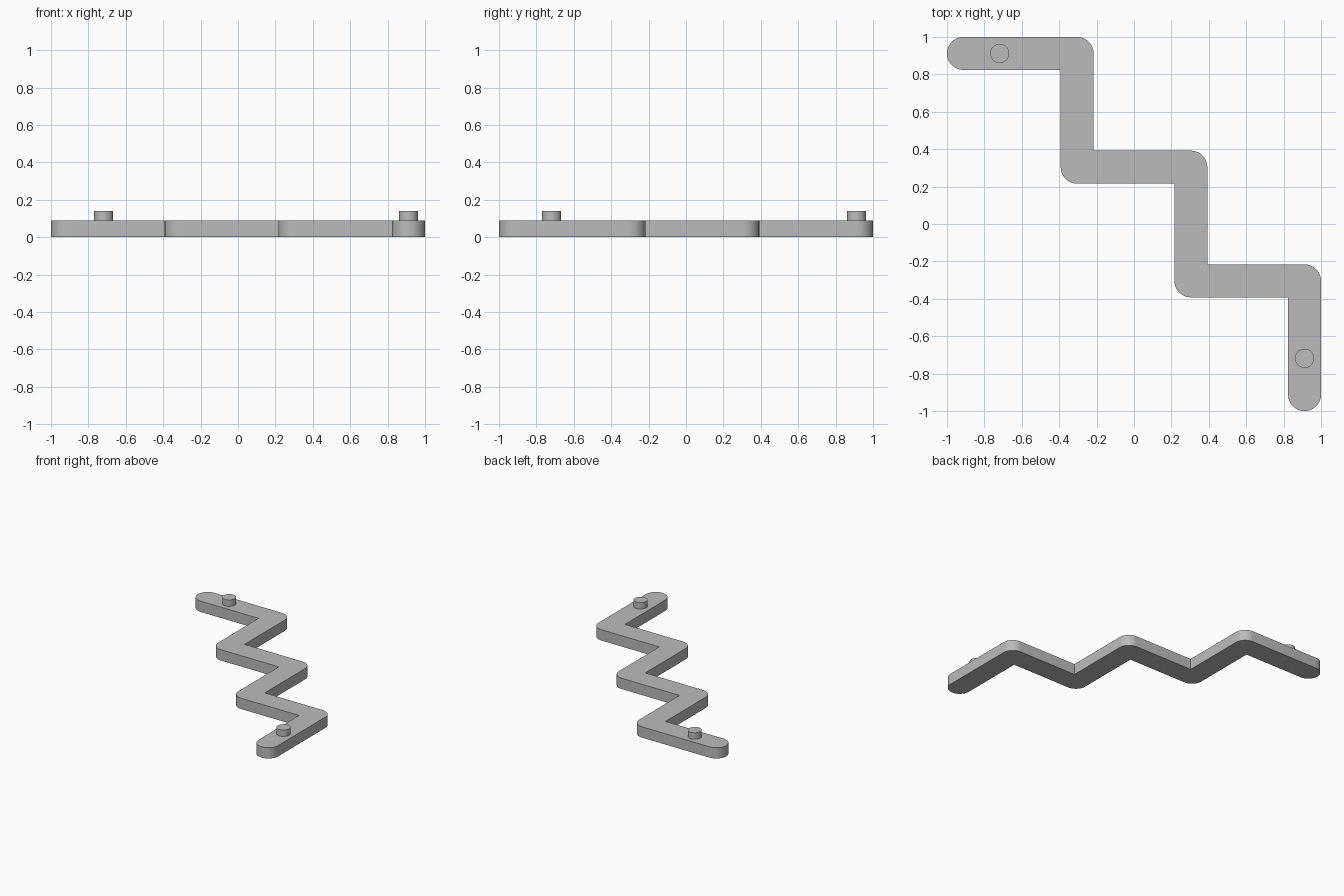
import bpy, bmesh, math
from mathutils import Vector

cube = bpy.data.objects.get("Cube")
if cube:
    bpy.data.objects.remove(cube, do_unlink=True)

HALF_WIDTH = 0.088
BAR_HEIGHT = 0.088
PEG_TOP = 0.14
PEG_RADIUS = 0.051
END = 0.912
STEP = END * 2 / 3

grey = bpy.data.materials.new("plain_grey")
grey.use_nodes = True
colour = (0.5, 0.5, 0.5, 1)
grey.diffuse_color = colour
grey.node_tree.nodes["Principled BSDF"].inputs["Base Color"].default_value = colour


def band_outline(path, r, steps=12):
    """Outline of a band: round outer corners and ends, sharp inner corners."""
    loop = path + path[-2:0:-1]
    outline = []
    for i, p in enumerate(loop):
        d_in = (p - loop[i - 1]).normalized()
        d_out = (loop[(i + 1) % len(loop)] - p).normalized()
        n_in = Vector((-d_in.y, d_in.x))
        n_out = Vector((-d_out.y, d_out.x))
        if d_in.cross(d_out) > 0.5:
            outline.append(p + r * (n_in + n_out))
            continue
        sweep = math.pi if d_in.dot(d_out) < -0.5 else math.pi / 2
        start = math.atan2(n_in.y, n_in.x)
        count = round(steps * sweep / (math.pi / 2))
        for k in range(count + 1):
            a = start - sweep * k / count
            outline.append(p + r * Vector((math.cos(a), math.sin(a))))
    return outline


def prism(name, outline, bottom, top):
    """Extrude an outline from bottom to top."""
    bm = bmesh.new()
    base = bm.faces.new([bm.verts.new((p.x, p.y, bottom)) for p in outline])
    cap = bmesh.ops.extrude_face_region(bm, geom=[base], use_keep_orig=True)
    verts = [g for g in cap["geom"] if isinstance(g, bmesh.types.BMVert)]
    bmesh.ops.translate(bm, verts=verts, vec=(0, 0, top - bottom))
    bmesh.ops.recalc_face_normals(bm, faces=bm.faces)
    mesh = bpy.data.meshes.new(name)
    bm.to_mesh(mesh)
    bm.free()
    mesh.materials.append(grey)
    obj = bpy.data.objects.new(name, mesh)
    bpy.context.collection.objects.link(obj)
    return obj


# Staircase bar, alternating steps to the left and to the front
path = [Vector((-END, END))]
for i in range(6):
    path.append(path[-1] + (Vector((0, -STEP)) if i % 2 else Vector((STEP, 0))))
parts = [prism("zigzag_bar", band_outline(path, HALF_WIDTH), 0, BAR_HEIGHT)]

# Round peg near each end
for name, x, y in (("back_peg", -0.718, END), ("front_peg", END, -0.718)):
    circle = [Vector((x + PEG_RADIUS * math.cos(a), y + PEG_RADIUS * math.sin(a)))
              for a in (math.tau * k / 48 for k in range(48))]
    parts.append(prism(name, circle, BAR_HEIGHT, PEG_TOP))

# Smooth curved walls, keep rims sharp
bpy.ops.object.select_all(action="DESELECT")
for obj in parts:
    obj.select_set(True)
bpy.context.view_layer.objects.active = parts[0]
bpy.ops.object.shade_smooth_by_angle(angle=math.radians(30))
